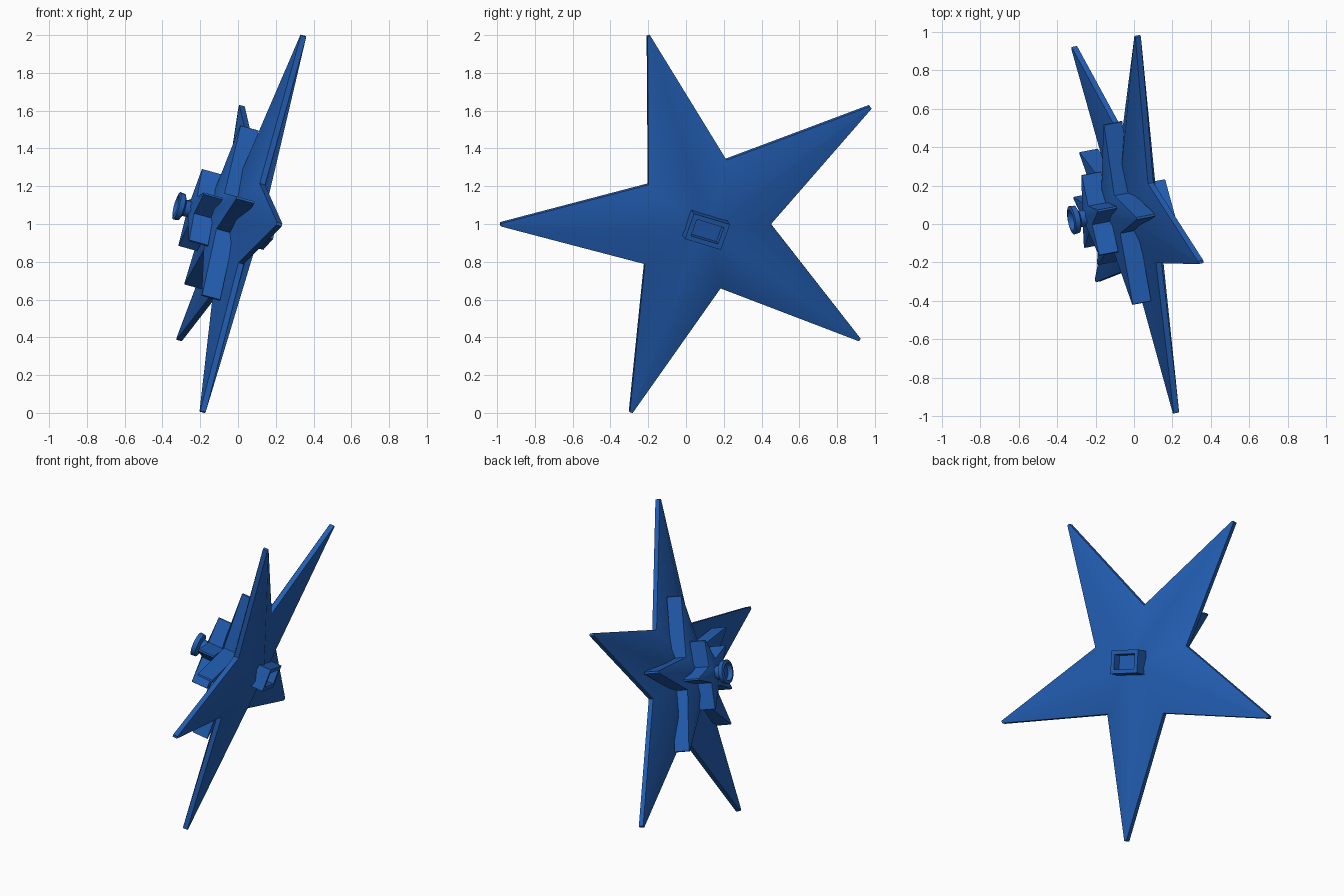
import bpy, bmesh, math
from mathutils import Matrix, Vector

if "Cube" in bpy.data.objects:
    bpy.data.objects.remove(bpy.data.objects["Cube"])

blue = bpy.data.materials.new("blue")
blue.diffuse_color = (0.017, 0.117, 0.47, 1)
blue.use_nodes = True
blue.node_tree.nodes["Principled BSDF"].inputs["Base Color"].default_value = blue.diffuse_color

# Tilted frame: local y runs to the top point, local z is the star's axis
n = Vector((0.948, 0.18, -0.2626)).normalized()
up = Vector((0.303, -0.26, 0.916))
up = (up - n * up.dot(n)).normalized()
side = up.cross(n)
FRAME = Matrix.Translation((0.017, 0.084, 1.002)) @ Matrix((side, up, n)).transposed().to_4x4()


def finish(bm, name):
    bmesh.ops.recalc_face_normals(bm, faces=bm.faces)
    me = bpy.data.meshes.new(name)
    bm.to_mesh(me)
    bm.free()
    ob = bpy.data.objects.new(name, me)
    bpy.context.collection.objects.link(ob)
    me.materials.append(blue)
    me.transform(FRAME)
    bpy.ops.object.select_all(action='DESELECT')
    ob.select_set(True)
    bpy.context.view_layer.objects.active = ob
    bpy.ops.object.shade_smooth_by_angle(angle=math.radians(30))
    return ob


def star(name, r_tip, r_valley, turn, z_low, z_high, apex_low, apex_high, tip_w):
    """Five-pointed star with a flat rim and ridged faces on both sides."""
    bm = bmesh.new()
    outline = []
    for i in range(5):
        a = math.radians(turn + 72 * i)
        d, t = Vector((math.sin(a), math.cos(a))), Vector((math.cos(a), -math.sin(a)))
        b = a + math.radians(36)
        outline += [d * r_tip - t * tip_w, d * r_tip + t * tip_w,
                    Vector((math.sin(b), math.cos(b))) * r_valley]
    rings = []
    for z, apex in ((z_low, apex_low), (z_high, apex_high)):
        ring = [bm.verts.new((p.x, p.y, z)) for p in outline]
        top = bm.verts.new((0, 0, apex))
        # ridge along the middle of every arm
        for i in range(15):
            bm.faces.new((ring[i], ring[(i + 1) % 15], top))
        rings.append(ring)
    for i in range(15):
        j = (i + 1) % 15
        bm.faces.new((rings[0][i], rings[0][j], rings[1][j], rings[1][i]))
    return finish(bm, name)


# Large star and the two smaller stars stacked behind it
star("large_star", 1.085, 0.37, 0, -0.015, 0.015, -0.11, 0.11, 0.008)
star("middle_star", 0.50, 0.17, 12, -0.15, -0.05, -0.20, -0.03, 0.006)
star("small_star", 0.225, 0.085, 24, -0.275, -0.17, -0.30, -0.15, 0.005)

# Socket block on the front with a rectangular recess
bm = bmesh.new()
bmesh.ops.create_cube(bm, size=1, matrix=Matrix.Rotation(math.radians(-35), 4, 'Z')
                      @ Matrix.Translation((0, 0, 0.11))
                      @ Matrix.Diagonal((0.205, 0.145, 0.11, 1)))
bm.faces.ensure_lookup_table()
face = max(bm.faces, key=lambda f: f.calc_center_median().z)
bmesh.ops.inset_region(bm, faces=[face], thickness=0.036)
ext = bmesh.ops.extrude_face_region(bm, geom=[face])
bmesh.ops.translate(bm, verts=[g for g in ext['geom'] if isinstance(g, bmesh.types.BMVert)],
                    vec=(0, 0, -0.05))
if face.is_valid:
    bmesh.ops.delete(bm, geom=[face], context='FACES_ONLY')
finish(bm, "socket_block")

# Round flared knob on the back, turned from a profile with a hollow end
profile = [(0.04, -0.26), (0.045, -0.32), (0.072, -0.332), (0.075, -0.36),
           (0.055, -0.365), (0.05, -0.335), (0.0, -0.335)]
bm = bmesh.new()
verts = [bm.verts.new((r, 0, z)) for r, z in profile]
edges = [bm.edges.new(p) for p in zip(verts, verts[1:])]
bmesh.ops.spin(bm, geom=verts + edges, angle=math.tau, steps=24, axis=(0, 0, 1), cent=(0, 0, 0))
bmesh.ops.remove_doubles(bm, verts=bm.verts, dist=0.0005)
finish(bm, "back_knob")
